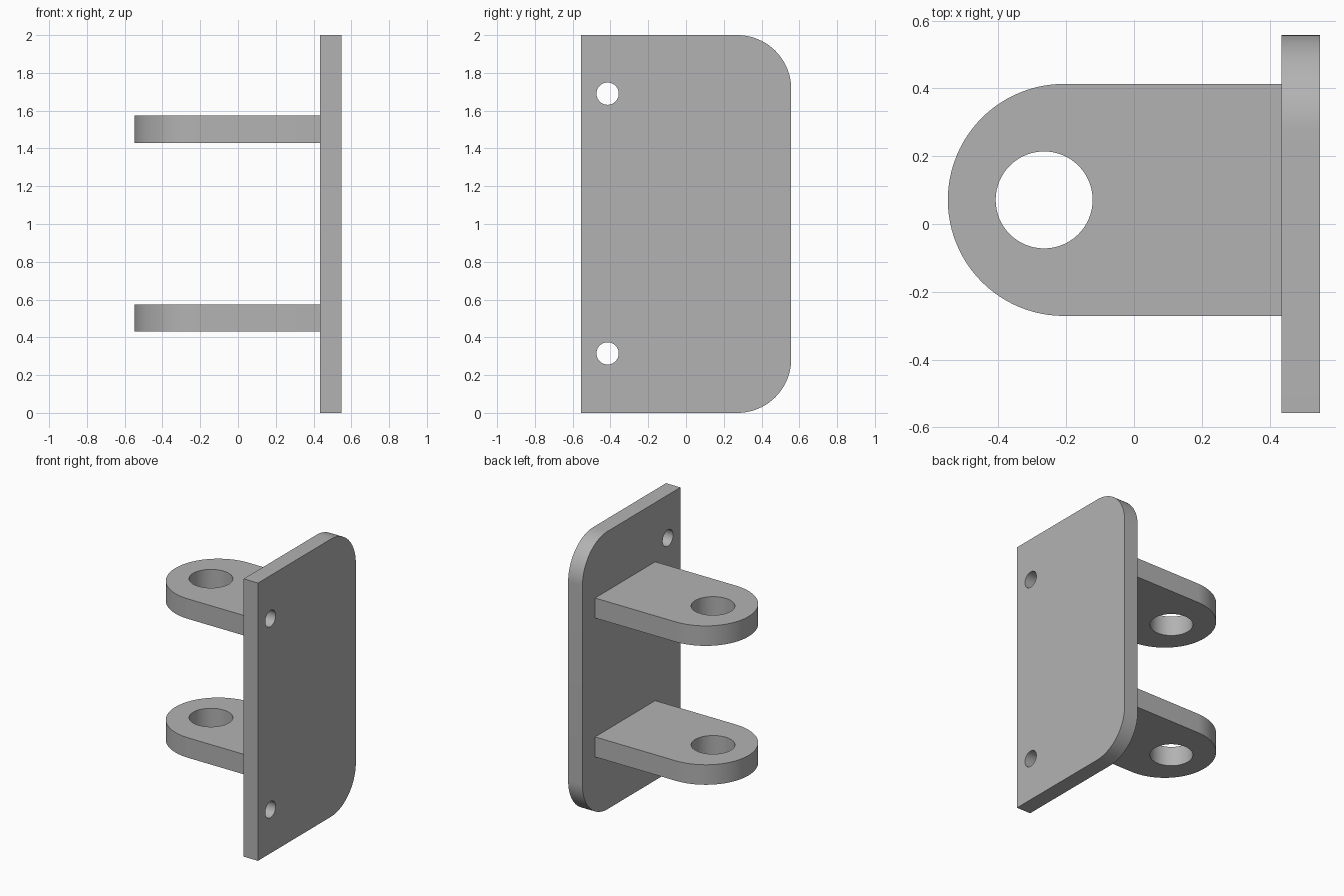
import bpy, bmesh
from math import sin, cos, pi, radians
from mathutils import Matrix, Vector

if "Cube" in bpy.data.objects:
    bpy.data.objects.remove(bpy.data.objects["Cube"])

steel = bpy.data.materials.new("grey steel")
grey = (0.45, 0.45, 0.45, 1)
steel.diffuse_color = grey
steel.use_nodes = True
steel.node_tree.nodes["Principled BSDF"].inputs["Base Color"].default_value = grey


def arc(cx, cy, r, start, end, n):
    """Points along an arc, angles in degrees."""
    angles = [radians(start + (end - start) * i / n) for i in range(n + 1)]
    return [(cx + r * cos(a), cy + r * sin(a)) for a in angles]


def hole(cx, cy, r, n=64):
    return arc(cx, cy, r, 0, 360, n)[:-1]


def cut_plate(name, outline, holes, thickness, matrix):
    """Extrude a flat outline with holes along its normal, then place it."""
    bm = bmesh.new()
    edges = []
    for loop in [outline] + holes:
        verts = [bm.verts.new((u, v, 0)) for u, v in loop]
        edges += [bm.edges.new((a, b)) for a, b in zip(verts, verts[1:] + verts[:1])]
    bmesh.ops.triangle_fill(bm, edges=edges, use_beauty=True, normal=Vector((0, 0, 1)))
    ext = bmesh.ops.extrude_face_region(bm, geom=bm.faces[:], use_keep_orig=True)
    moved = [g for g in ext["geom"] if isinstance(g, bmesh.types.BMVert)]
    bmesh.ops.translate(bm, verts=moved, vec=(0, 0, thickness))
    bmesh.ops.recalc_face_normals(bm, faces=bm.faces[:])
    # Merge the triangulated caps back into clean flat faces
    bmesh.ops.dissolve_limit(bm, angle_limit=radians(0.5), verts=[], edges=bm.edges[:])
    bm.transform(matrix)
    mesh = bpy.data.meshes.new(name)
    bm.to_mesh(mesh)
    bm.free()
    mesh.materials.append(steel)
    obj = bpy.data.objects.new(name, mesh)
    bpy.context.collection.objects.link(obj)
    bpy.ops.object.select_all(action="DESELECT")
    obj.select_set(True)
    bpy.context.view_layer.objects.active = obj
    bpy.ops.object.shade_smooth_by_angle(angle=radians(30))
    return obj


# Upright mounting plate: profile in y and z, rounded along the back edge
plate_x, half, height, corner = 0.435, 0.557, 2.0, 0.285
back = half - corner
outline = [(-half, 0)]
outline += arc(back, corner, corner, -90, 0, 20)
outline += arc(back, height - corner, corner, 0, 90, 20)
outline += [(-half, height)]
bolt_holes = [hole(-0.415, z, 0.059, 40) for z in (0.315, 1.69)]
yz_to_world = Matrix(((0, 0, 1, plate_x), (1, 0, 0, 0), (0, 1, 0, 0), (0, 0, 0, 1)))
cut_plate("mounting_plate", outline, bolt_holes, 0.114, yz_to_world)

# Two horizontal lugs with rounded ends and pin holes
lug_y, lug_r, tip_x = 0.071, 0.342, -0.549
lug = [(plate_x, lug_y + lug_r)]
lug += arc(tip_x + lug_r, lug_y, lug_r, 90, 270, 48)
lug += [(plate_x, lug_y - lug_r)]
pin_hole = hole(-0.265, lug_y, 0.143)
for name, z in (("lower_lug", 0.43), ("upper_lug", 1.43)):
    cut_plate(name, lug, [pin_hole], 0.144, Matrix.Translation((0, 0, z)))
